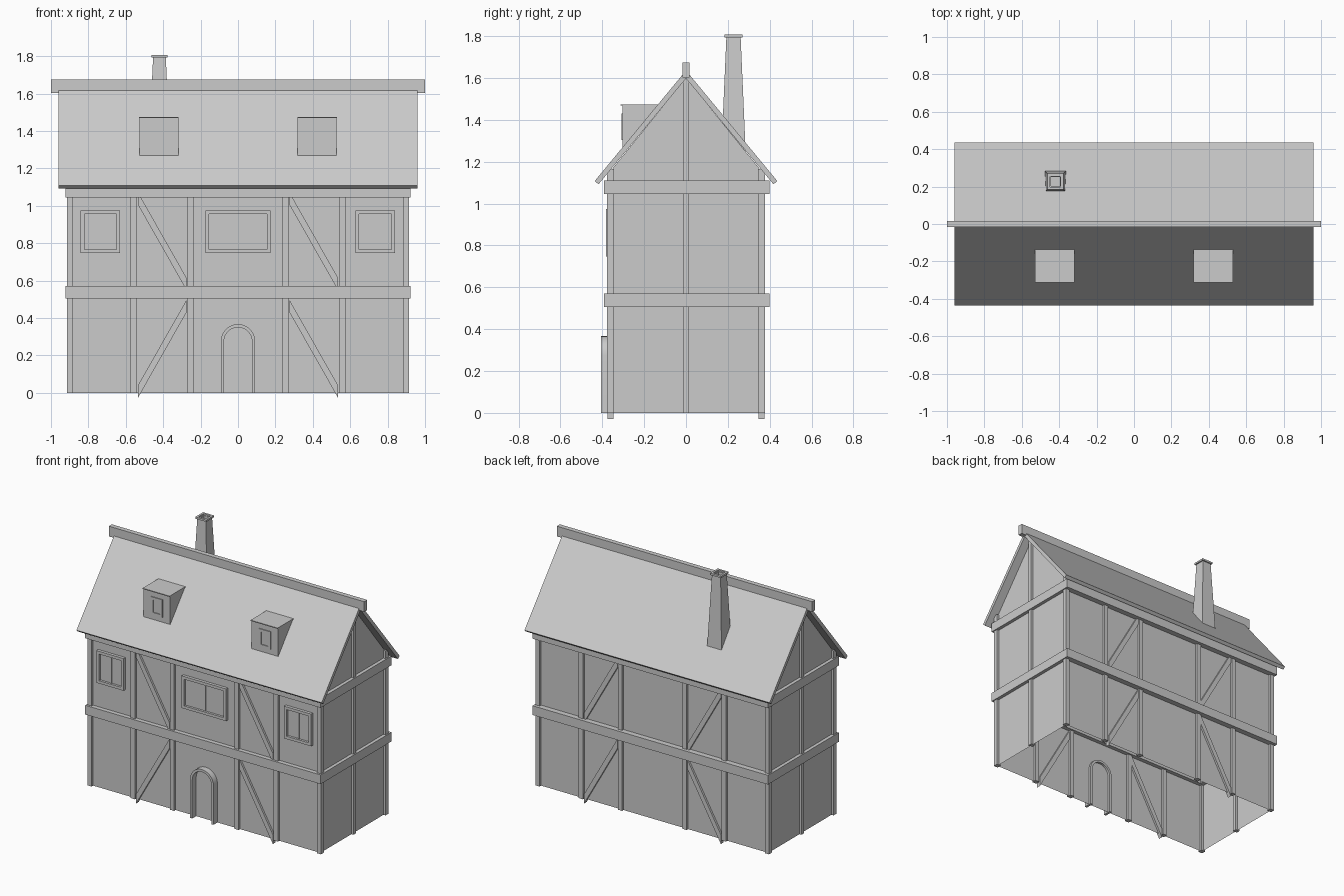
import bpy, bmesh, math
from mathutils import Vector

if "Cube" in bpy.data.objects:
    bpy.data.objects.remove(bpy.data.objects["Cube"])


def mesh(name, verts, faces):
    me = bpy.data.meshes.new(name)
    me.from_pydata(verts, [], faces)
    bm = bmesh.new()
    bm.from_mesh(me)
    bmesh.ops.recalc_face_normals(bm, faces=bm.faces)
    bm.to_mesh(me)
    bm.free()
    ob = bpy.data.objects.new(name, me)
    bpy.context.collection.objects.link(ob)
    return ob


def prism(name, pts, axis, a, b):
    """Extrude a closed profile along axis: 'x' takes (y, z), 'y' takes (x, z)."""
    place = (lambda p, t: (t, p[0], p[1])) if axis == 'x' else (lambda p, t: (p[0], t, p[1]))
    n = len(pts)
    verts = [place(p, t) for t in (a, b) for p in pts]
    faces = [(i, (i + 1) % n, n + (i + 1) % n, n + i) for i in range(n)]
    faces += [tuple(range(n))[::-1], tuple(range(n, 2 * n))]
    return mesh(name, verts, faces)


def box(name, x0, x1, y0, y1, z0, z1):
    return prism(name, [(x0, z0), (x1, z0), (x1, z1), (x0, z1)], 'y', y0, y1)


def tube(name, rings, closed=True):
    """Skin a list of equal-length vertex loops."""
    n, m = len(rings[0]), len(rings)
    faces = [(i * n + j, i * n + (j + 1) % n, (i + 1) % m * n + (j + 1) % n, (i + 1) % m * n + j)
             for i in range(m if closed else m - 1) for j in range(n)]
    if not closed:
        faces += [tuple(range(n)), tuple(range((m - 1) * n, m * n))]
    return mesh(name, [v for r in rings for v in r], faces)


WX, WY, H = 0.898, 0.361, 0.0165   # wall planes and half timber width

# Wall shell, open underneath
prof = [(-WY, 0), (-WY, 1.155), (0, 1.6), (WY, 1.155), (WY, 0)]
mesh("walls", [(x, y, z) for x in (-WX, WX) for y, z in prof],
     [(0, 1, 2, 3, 4), (5, 6, 7, 8, 9), (0, 1, 6, 5), (3, 4, 9, 8)])

# Roof slabs and ridge beam
prism("roof", [(0, 1.636), (-0.436, 1.108), (-0.418, 1.092), (0, 1.598),
               (0.418, 1.092), (0.436, 1.108)], 'x', -0.96, 0.96)
box("ridge_beam", -1, 1, -0.017, 0.017, 1.602, 1.674)

# Upright posts and braces on front and back
for side in (-1, 1):
    y = side * WY
    for x in (-WX, -0.56, -0.253, 0.253, 0.56, WX):
        top = 1.165 if abs(x) == WX else 1.06
        box("post", x - H, x + H, y - H, y + H, 0, top)
    for x0, z0, x1, z1 in ((-0.53, 1.03, -0.28, 0.59), (0.28, 1.03, 0.53, 0.59),
                           (-0.53, 0.015, -0.28, 0.455), (0.28, 0.455, 0.53, 0.015)):
        a, b = Vector((x0, z0)), Vector((x1, z1))
        d = (b - a).normalized()
        n = Vector((-d.y, d.x)) * H
        # ends cut along the neighbouring posts
        t = d * (n.x / d.x)
        a -= d * 0.012
        b += d * 0.012
        prism("brace", [a - n + t, b - n + t, b + n - t, a + n - t], 'y', y - H + 0.002, y + H - 0.002)

# Gable posts
for x in (-WX, WX):
    box("gable_post", x - H, x + H, -0.014, 0.014, 0, 1.6)

# Horizontal ring beams
for z0, z1 in ((0.505, 0.57), (1.045, 1.11)):
    for s in (-1, 1):
        xa, xb = sorted((s * 0.922, s * 0.862))
        box("side_beam", xa, xb, -0.392, 0.4, z0, z1)
    box("front_beam", -0.862, 0.862, -0.392, -0.332, z0, z1)
    box("back_beam", -0.862, 0.862, 0.34, 0.4, z0, z1)


def window(cx, hw):
    z0, z1, f = 0.747, 0.975, 0.02
    loops = []
    for y, g in ((-0.35, 0), (-0.382, 0), (-0.382, f), (-0.35, f)):
        w = hw - g
        loops.append([(cx - w, y, z0 + g), (cx + w, y, z0 + g), (cx + w, y, z1 - g), (cx - w, y, z1 - g)])
    tube("window_frame", loops)
    box("window_pane", cx - hw + f, cx + hw - f, -0.366, -0.352, z0 + f, z1 - f)
    box("window_bar", cx - 0.004, cx + 0.004, -0.371, -0.36, z0 + f, z1 - f)


for cx, hw in ((-0.736, 0.106), (0, 0.174), (0.734, 0.106)):
    window(cx, hw)

# Arched door frame
N = 14
angles = [math.pi * i / N for i in range(N + 1)]
path = [(1, 0, 0.0)] + [(math.cos(t), math.sin(t), 0.275) for t in angles] + [(-1, 0, 0.0)]
rings = [[(c * r, y, zb + s * r) for r, y in ((0.092, -0.345), (0.092, -0.405), (0.075, -0.405), (0.075, -0.345))]
         for c, s, zb in path]
door = tube("door_frame", rings, closed=False)
bpy.context.view_layer.objects.active = door
door.select_set(True)
bpy.ops.object.shade_smooth_by_angle(angle=math.radians(35))
door.select_set(False)

# Dormers: wedge with a recessed window and a thin flat top
for cx in (-0.423, 0.423):
    w = 0.104
    prism("dormer", [(-0.303, 1.268), (-0.303, 1.47), (-0.13, 1.47)], 'x', cx - w, cx + w)
    box("dormer_top", cx - w - 0.002, cx + w + 0.002, -0.312, -0.136, 1.468, 1.474)
    loops = []
    for y, g in ((-0.295, 0), (-0.309, 0), (-0.309, 0.018), (-0.295, 0.018)):
        loops.append([(cx - 0.046 + g, y, 1.304 + g), (cx + 0.046 - g, y, 1.304 + g),
                      (cx + 0.046 - g, y, 1.43 - g), (cx - 0.046 + g, y, 1.43 - g)])
    tube("dormer_window_frame", loops)


# Chimney: tapered hollow stack with a thin cap
def square(h, z, cx=-0.42, cy=0.227):
    return [(cx + a * h, cy + b * h, z) for a, b in ((-1, -1), (1, -1), (1, 1), (-1, 1))]


tube("chimney", [square(0.024, 1.7), square(0.024, 1.797), square(0.034, 1.797), square(0.058, 1.25)], closed=False)
tube("chimney_cap", [square(0.028, 1.794), square(0.043, 1.794), square(0.043, 1.807), square(0.028, 1.807)])
